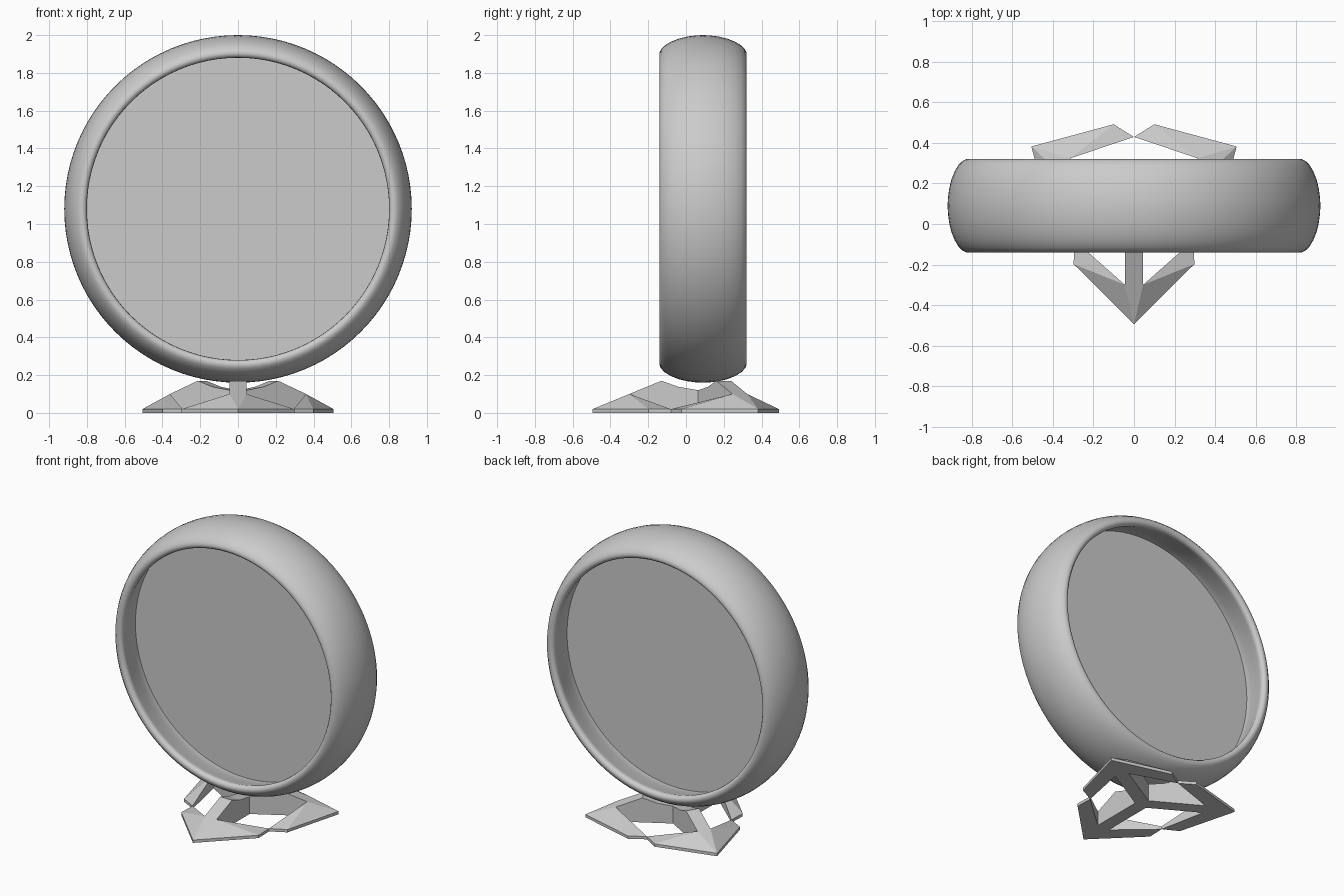
import bpy, bmesh, math
from mathutils import Matrix, Vector

if "Cube" in bpy.data.objects:
    bpy.data.objects.remove(bpy.data.objects["Cube"])

CY, CZ = 0.09, 1.08          # shared axis of ring and stand
SEG = 96


def finish(name, bm, smooth=None):
    bmesh.ops.remove_doubles(bm, verts=bm.verts, dist=1e-5)
    bmesh.ops.recalc_face_normals(bm, faces=bm.faces)
    me = bpy.data.meshes.new(name)
    bm.to_mesh(me)
    bm.free()
    ob = bpy.data.objects.new(name, me)
    bpy.context.collection.objects.link(ob)
    if smooth:
        bpy.context.view_layer.objects.active = ob
        ob.select_set(True)
        bpy.ops.object.shade_smooth_by_angle(angle=math.radians(smooth))
        ob.select_set(False)
    return ob


# Ring: bulged shell with rounded lips, (radius, depth) half profile mirrored front to back
half = [(.92, 0), (.918, .04), (.912, .085), (.901, .13), (.885, .17), (.865, .203),
        (.845, .222), (.828, .23), (.812, .226), (.802, .214), (.80, .20),
        (.804, .185), (.82, .13), (.838, .065), (.85, 0)]
profile = half + [(r, -y) for r, y in half[-2:0:-1]]
bm = bmesh.new()
rings = []
for i in range(SEG):
    a = 2 * math.pi * i / SEG
    rings.append([bm.verts.new((r * math.cos(a), CY + y, CZ + r * math.sin(a)))
                  for r, y in profile])
n = len(profile)
for i in range(SEG):
    a, b = rings[i], rings[(i + 1) % SEG]
    for j in range(n):
        k = (j + 1) % n
        bm.faces.new((a[j], a[k], b[k], b[j]))
finish("ring_shell", bm, 50)

# Central panel closing the ring at mid depth
bm = bmesh.new()
bmesh.ops.create_cone(bm, cap_ends=True, segments=SEG, radius1=.853, radius2=.853, depth=.01,
                      matrix=Matrix.Translation((0, CY, CZ)) @ Matrix.Rotation(math.pi / 2, 4, 'X'))
finish("centre_panel", bm, 40)


# Stand: three arrow-shaped feet with raised spines meeting at a hub
def foot(name, angle):
    bm = bmesh.new()
    rot = Matrix.Translation((0, CY, 0)) @ Matrix.Rotation(angle, 4, 'Z')
    pts = {'T': (0, .585, .02), 'W': (.298, .288, .02), 'V': (.294, .17, .02),
           'I': (.045, .39, .10), 'P': (.045, .22, .17), 'Q': (.045, .13, .138),
           'R': (.045, .026, .12), 'C': (0, 0, .12)}
    v = {}
    for key, (x, r, z) in pts.items():
        v[key] = bm.verts.new((x, -r, z))
        v[key.lower()] = bm.verts.new((-x, -r, z)) if x else v[key]
    for f in ("TIi", "TWI", "WVI", "Twi", "wvi", "IPpi", "PQqp", "QRrq", "RCr"):
        bm.faces.new([v[c] for c in f])
    bmesh.ops.recalc_face_normals(bm, faces=bm.faces)
    ext = bmesh.ops.extrude_face_region(bm, geom=bm.faces[:], use_keep_orig=True)
    for e in ext["geom"]:
        if isinstance(e, bmesh.types.BMVert):
            e.co.z = 0
    bm.transform(rot)
    return finish(name, bm)


for i, label in enumerate(("front", "right", "left")):
    foot(label + "_foot", i * 2 * math.pi / 3)
